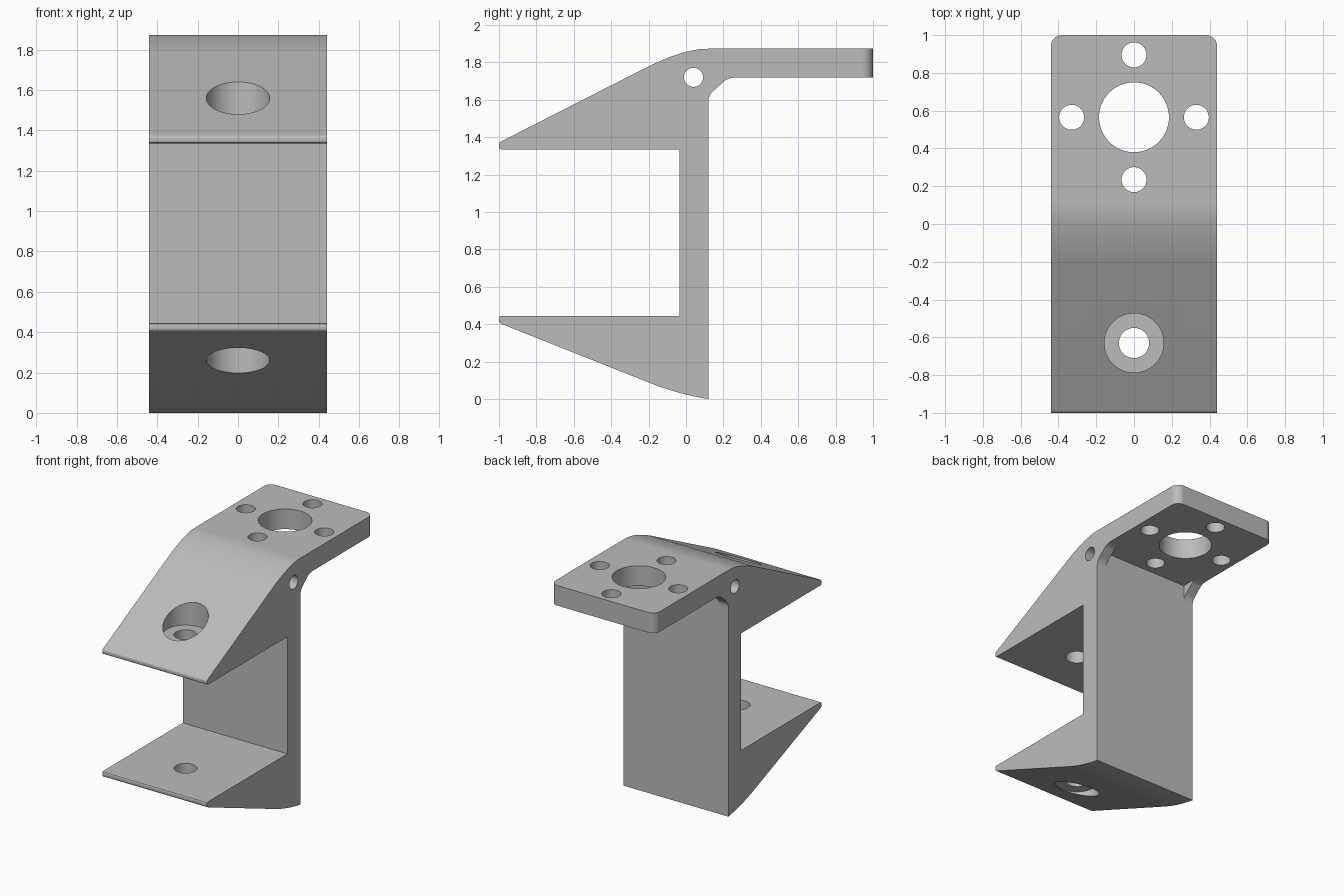
import bpy
import bmesh
import math
from mathutils import Vector

if "Cube" in bpy.data.objects:
    bpy.data.objects.remove(bpy.data.objects["Cube"], do_unlink=True)

HALF = 0.44          # half width of the bracket
BOLT_Y = -0.63       # clamp bolt position
PLATE_Y = 0.565      # centre of the mounting plate holes

grey = bpy.data.materials.new("light grey")
grey.use_nodes = True
colour = (0.5, 0.5, 0.5, 1)
grey.diffuse_color = colour
grey.node_tree.nodes["Principled BSDF"].inputs["Base Color"].default_value = colour


def bend(a, control, b, steps=10):
    """Points along a quadratic curve from a to b."""
    a, c, b = Vector(a), Vector(control), Vector(b)
    return [tuple(a * (1 - t) ** 2 + c * 2 * t * (1 - t) + b * t * t)
            for t in (i / steps for i in range(steps + 1))]


def add_object(name, bm):
    bmesh.ops.recalc_face_normals(bm, faces=bm.faces[:])
    mesh = bpy.data.meshes.new(name)
    bm.to_mesh(mesh)
    bm.free()
    mesh.materials.append(grey)
    obj = bpy.data.objects.new(name, mesh)
    bpy.context.collection.objects.link(obj)
    return obj


def extrude_profile(name, points, half):
    """Extrude a (y, z) outline across x."""
    bm = bmesh.new()
    face = bm.faces.new([bm.verts.new((-half, y, z)) for y, z in points])
    extruded = bmesh.ops.extrude_face_region(bm, geom=[face])["geom"]
    moved = [v for v in extruded if isinstance(v, bmesh.types.BMVert)]
    bmesh.ops.translate(bm, verts=moved, vec=(2 * half, 0, 0))
    return add_object(name, bm)


def cylinder(name, radius, centre, length, axis="Z"):
    bm = bmesh.new()
    bmesh.ops.create_cone(bm, cap_ends=True, segments=64, radius1=radius,
                          radius2=radius, depth=length)
    obj = add_object(name, bm)
    obj.location = centre
    if axis == "X":
        obj.rotation_euler.y = math.pi / 2
    return obj


def cut(target, cutter):
    """Subtract the cutter, then remove it."""
    bpy.context.view_layer.objects.active = target
    cutter.hide_render = True
    mod = target.modifiers.new("cut", "BOOLEAN")
    mod.operation = "DIFFERENCE"
    mod.solver = "EXACT"
    mod.object = cutter
    bpy.ops.object.modifier_apply(modifier=mod.name)
    bpy.data.objects.remove(cutter, do_unlink=True)


# Side outline: lower jaw, wall, upper jaw, mounting plate
outline = bend((-0.985, 0.401), (-1, 0.407), (-1, 0.42), 4)[::-1]
outline += bend((-0.2, 0.089), (-0.04, 0.025), (0.12, 0))
outline += bend((0.12, 1.59), (0.12, 1.63), (0.155, 1.655), 6)
outline += bend((0.205, 1.7), (0.23, 1.72), (0.275, 1.72), 6)
outline += [(1, 1.72), (1, 1.873)]
outline += bend((0.12, 1.873), (0, 1.876), (-0.2, 1.779))
outline += bend((-0.985, 1.379), (-1, 1.371), (-1, 1.36), 4)
outline += bend((-1, 1.35), (-1, 1.335), (-0.985, 1.335), 4)
outline += [(-0.035, 1.335), (-0.035, 0.445)]
outline += bend((-0.985, 0.445), (-1, 0.445), (-1, 0.43), 4)
bracket = extrude_profile("clamp_bracket", outline, HALF)

# Rounded rear corners of the plate
bm = bmesh.new()
bm.from_mesh(bracket.data)
corners = [e for e in bm.edges if all(v.co.y > 0.99 for v in e.verts)
           and abs(e.verts[0].co.z - e.verts[1].co.z) > 0.1]
bmesh.ops.bevel(bm, geom=corners, offset=0.06, segments=8, profile=0.5,
                affect="EDGES")
bm.to_mesh(bracket.data)
bm.free()

# Clearance between the two side gussets
cut(bracket, extrude_profile("gusset_gap", [(0.12, 1.5), (0.4, 1.5),
                                            (0.4, 1.72), (0.12, 1.72)], 0.36))

# Mounting plate holes
cut(bracket, cylinder("centre_hole", 0.185, (0, PLATE_Y, 1.8), 0.5))
for i in range(4):
    a = i * math.pi / 2
    spot = (0.33 * math.cos(a), PLATE_Y + 0.33 * math.sin(a), 1.8)
    cut(bracket, cylinder("screw_hole", 0.066, spot, 0.5))

# Cross hole near the bend
cut(bracket, cylinder("cross_hole", 0.051, (0, 0.04, 1.72), 2, "X"))

# Bolt hole through both jaws, with a counterbore outside each
cut(bracket, cylinder("bolt_hole", 0.08, (0, BOLT_Y, 0.9), 3))
cut(bracket, cylinder("upper_counterbore", 0.157, (0, BOLT_Y, 1.46 + 0.4), 0.8))
cut(bracket, cylinder("lower_counterbore", 0.157, (0, BOLT_Y, 0.327 - 0.4), 0.8))

# Smooth shading with crisp edges
bpy.ops.object.select_all(action="DESELECT")
bracket.select_set(True)
bpy.context.view_layer.objects.active = bracket
bpy.ops.object.shade_smooth_by_angle(angle=math.radians(25))
weighted = bracket.modifiers.new("weighted normals", "WEIGHTED_NORMAL")
weighted.keep_sharp = True
